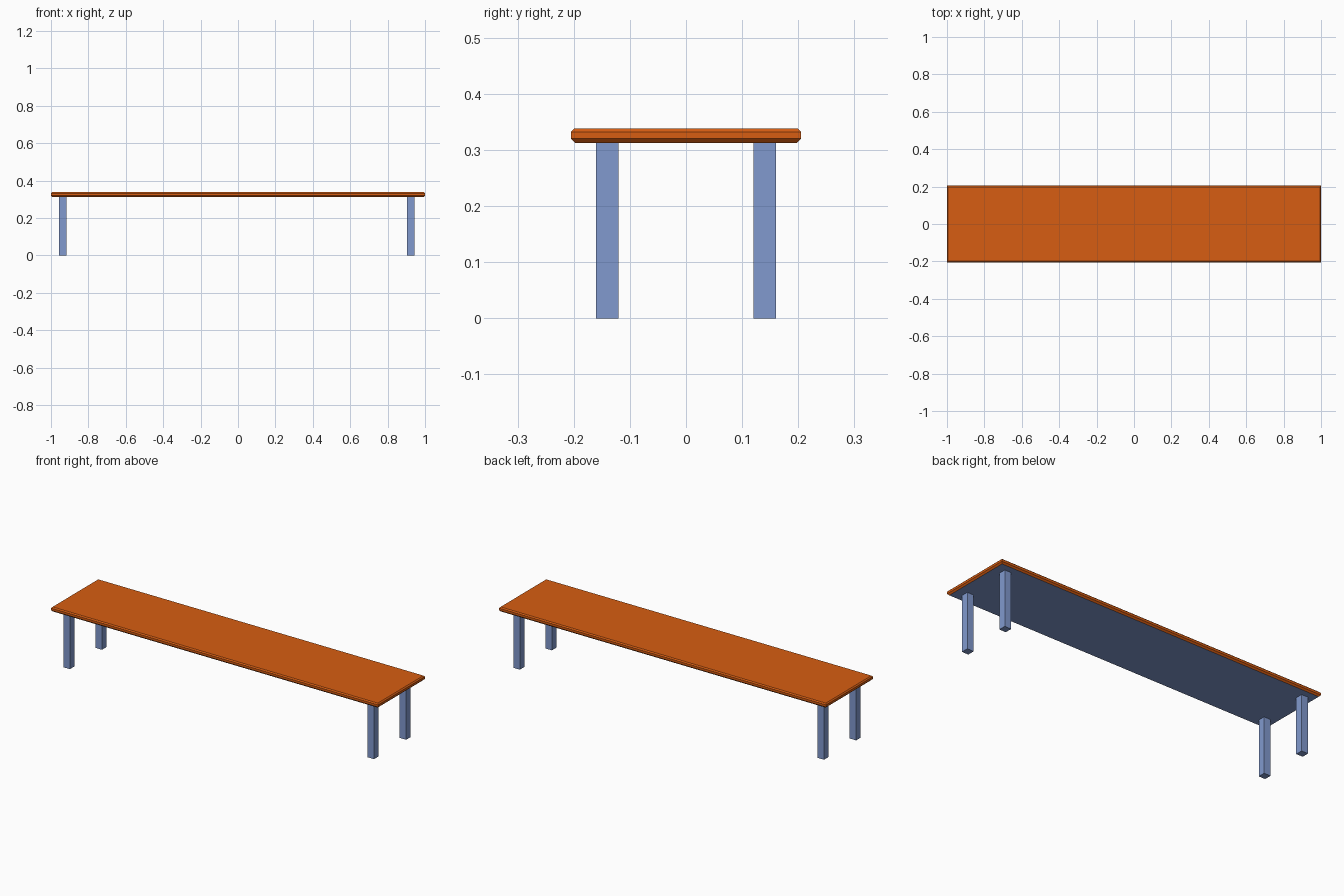
import bpy, bmesh
from mathutils import Matrix

if "Cube" in bpy.data.objects:
    bpy.data.objects.remove(bpy.data.objects["Cube"])


def make_material(name, color):
    mat = bpy.data.materials.new(name)
    mat.diffuse_color = color
    mat.use_nodes = True
    mat.node_tree.nodes["Principled BSDF"].inputs["Base Color"].default_value = mat.diffuse_color
    return mat


orange = make_material("orange_finish", (0.68, 0.11, 0.006, 1))
blue = make_material("blue_finish", (0.22, 0.32, 0.62, 1))


def finish(bm, name, mats):
    bmesh.ops.recalc_face_normals(bm, faces=bm.faces)
    mesh = bpy.data.meshes.new(name)
    bm.to_mesh(mesh)
    bm.free()
    for m in mats:
        mesh.materials.append(m)
    obj = bpy.data.objects.new(name, mesh)
    bpy.context.collection.objects.link(obj)
    return obj


# Seat: long slab with chamfered rims, stacked from rectangular rings (inset, z)
UNDERSIDE, TOP = 0.312, 0.338
bm = bmesh.new()
rings = []
for inset, z in [(0.008, UNDERSIDE), (0, 0.32), (0, 0.332), (0.006, TOP)]:
    x, y = 1.0 - inset, 0.205 - inset
    rings.append([bm.verts.new((sx * x, sy * y, z))
                  for sx, sy in [(-1, -1), (1, -1), (1, 1), (-1, 1)]])
for lower, upper in zip(rings, rings[1:]):
    for i in range(4):
        j = (i + 1) % 4
        bm.faces.new((lower[i], lower[j], upper[j], upper[i]))
bm.faces.new(rings[-1])
bottom = bm.faces.new(rings[0][::-1])
bottom.material_index = 1
finish(bm, "seat", [orange, blue])

# Legs: four square posts
LEG = 0.04
for side, x in [("left", -0.936), ("right", 0.924)]:
    for end, y in [("front", -0.14), ("back", 0.14)]:
        bm = bmesh.new()
        bmesh.ops.create_cube(
            bm, size=1,
            matrix=Matrix.Translation((x, y, UNDERSIDE / 2))
            @ Matrix.Diagonal((LEG, LEG, UNDERSIDE, 1)))
        finish(bm, f"{end}_{side}_leg", [blue])
